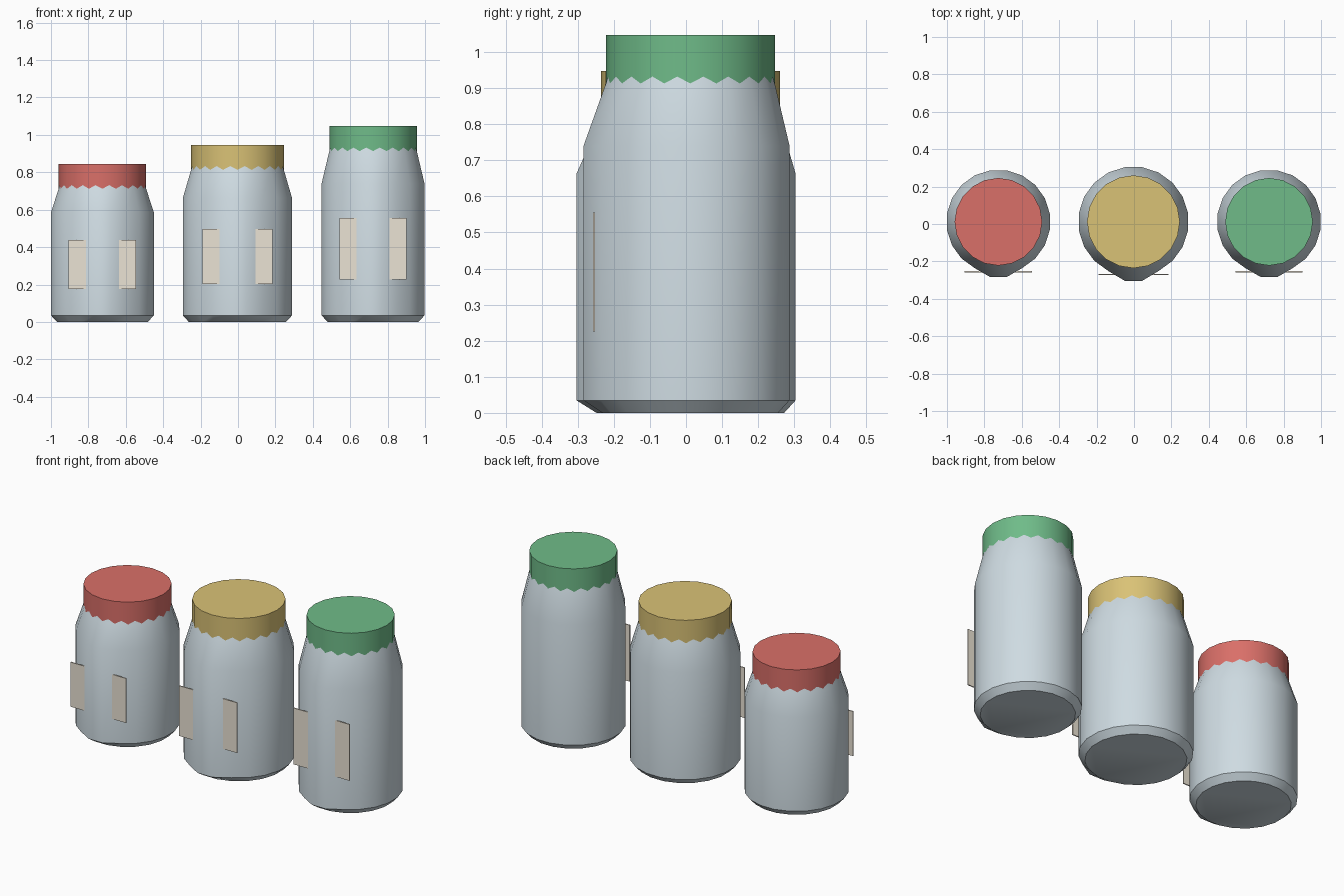
import bpy, bmesh, math

if "Cube" in bpy.data.objects:
    bpy.data.objects.remove(bpy.data.objects["Cube"])

SIDES = 20
CY = 0.012  # jar axis in y


def material(name, rgb):
    m = bpy.data.materials.new(name)
    m.diffuse_color = (*rgb, 1)
    m.use_nodes = True
    m.node_tree.nodes["Principled BSDF"].inputs["Base Color"].default_value = m.diffuse_color
    return m


def finish(name, bm, mat, smooth=None):
    bmesh.ops.recalc_face_normals(bm, faces=bm.faces)
    me = bpy.data.meshes.new(name)
    bm.to_mesh(me)
    bm.free()
    me.materials.append(mat)
    ob = bpy.data.objects.new(name, me)
    bpy.context.collection.objects.link(ob)
    if smooth:
        bpy.ops.object.select_all(action='DESELECT')
        ob.select_set(True)
        bpy.context.view_layer.objects.active = ob
        bpy.ops.object.shade_smooth_by_angle(angle=math.radians(smooth))
    return ob


def lathe(name, cx, profile, mat, turn=0.0, smooth=None):
    """Capped stack of rings; profile rows are (apothem, z, y of the front edge or None)."""
    bm = bmesh.new()
    rings = []
    for r, z, front in profile:
        ring = []
        for i in range(SIDES):
            a = 2 * math.pi * (i + turn) / SIDES
            R = r / math.cos(math.pi * turn / SIDES * 2)
            x, y = R * math.sin(a), CY - R * math.cos(a)
            if front is not None and i in (0, SIDES - 1):
                y = front
            ring.append(bm.verts.new((cx + x, y, z)))
        rings.append(ring)
    for lo, hi in zip(rings, rings[1:]):
        for i in range(SIDES):
            j = (i + 1) % SIDES
            bm.faces.new((lo[i], lo[j], hi[j], hi[i]))
    bm.faces.new(rings[0][::-1])
    bm.faces.new(rings[-1])
    return finish(name, bm, mat, smooth)


def box(name, x0, x1, y0, y1, z0, z1, mat):
    bm = bmesh.new()
    bmesh.ops.create_cube(bm, size=1)
    for v in bm.verts:
        v.co = (x1 if v.co.x > 0 else x0, y1 if v.co.y > 0 else y0, z1 if v.co.z > 0 else z0)
    return finish(name, bm, mat)


glass = material("glass", (0.62, 0.71, 0.76))
paper = material("paper", (0.83, 0.77, 0.66))

# name, lid colour, x, body radius, lid radius, front y, shoulder z, lid bottom z, lid top z,
# label y, label half width, label z range
jars = [
    ("small", (0.70, 0.16, 0.14), -0.725, 0.275, 0.234, -0.284, 0.585, 0.712, 0.843, -0.255, 0.18, 0.177, 0.438),
    ("medium", (0.70, 0.54, 0.18), -0.003, 0.292, 0.248, -0.304, 0.662, 0.813, 0.947, -0.271, 0.188, 0.203, 0.497),
    ("large", (0.16, 0.50, 0.25), 0.722, 0.275, 0.234, -0.284, 0.74, 0.913, 1.048, -0.255, 0.18, 0.226, 0.556),
]

for name, rgb, x, r, lr, fy, sh, lb, lt, ly, lw, lz0, lz1 in jars:
    # jar body with chamfered foot, slightly bulged front and sloping shoulder
    lathe(name + "_jar_body", x, [
        (r - 0.032, 0, None), (r, 0.035, fy), (r, sh, fy), (lr, lb, None), (lr - 0.015, lb + 0.05, None),
    ], glass, turn=0.5, smooth=40)
    # screw lid
    lathe(name + "_jar_lid", x, [(lr, lb, None), (lr, lt, None)],
          material(name + "_lid_paint", rgb), smooth=30)
    # flat label card cut by the body
    box(name + "_jar_label", x - lw, x + lw, ly - 0.003, ly + 0.003, lz0, lz1, paper)
